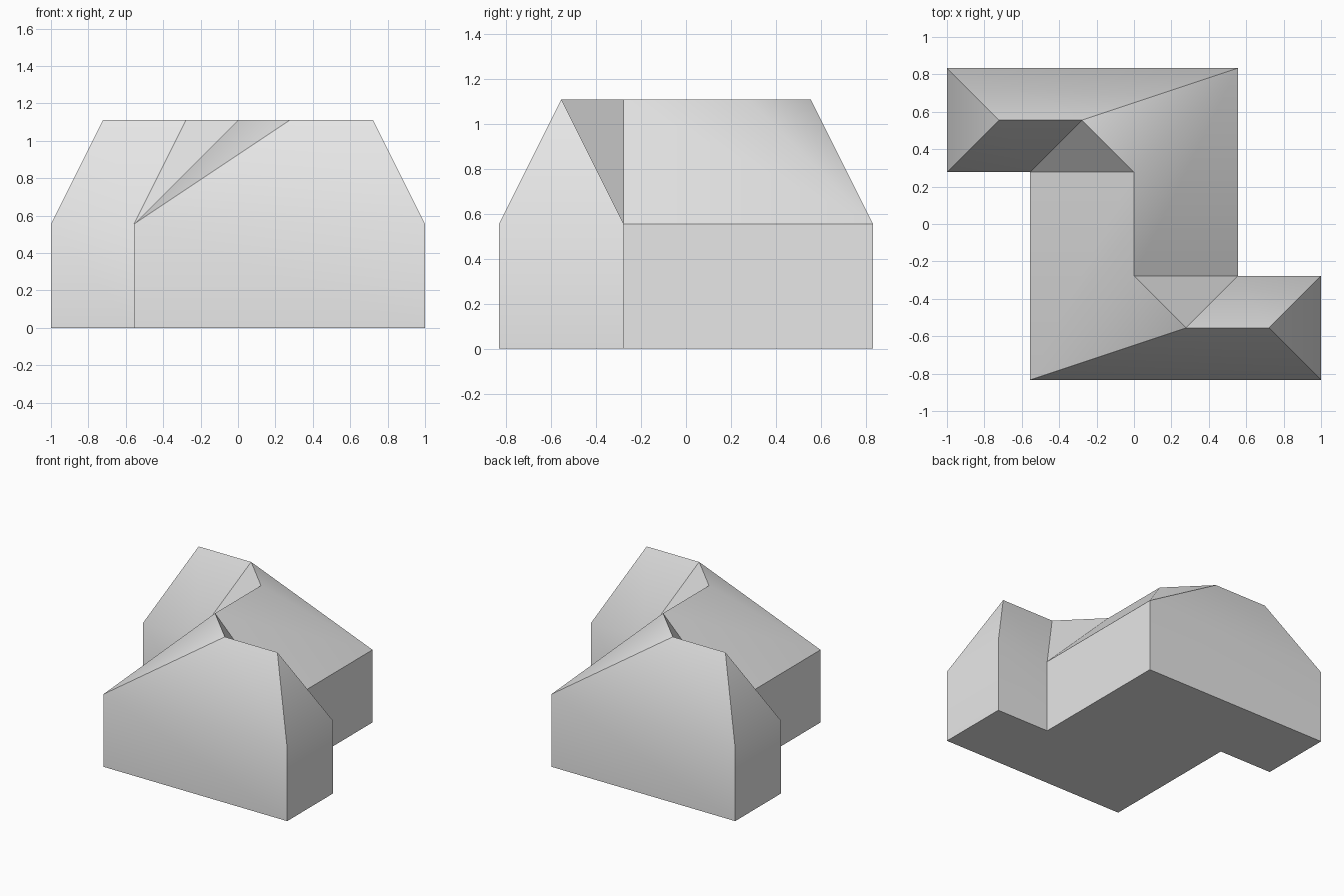
import bpy
import bmesh
import math

cube = bpy.data.objects.get("Cube")
if cube:
    bpy.data.objects.remove(cube, do_unlink=True)

U = 1 / 3.6           # plan module
EAVE, RIDGE = 2 * U, 4 * U

grey = bpy.data.materials.new("light grey")
grey.use_nodes = True
colour = (0.8, 0.8, 0.8, 1)
grey.diffuse_color = colour
grey.node_tree.nodes["Principled BSDF"].inputs["Base Color"].default_value = colour

# Half of the Z-shaped outline and ridge, in modules; the rest is a half turn
half_outline = [(-3.6, 3), (2, 3), (2, -1), (3.6, -1)]
half_ridge = [(-2.6, 2), (-1, 2), (0, 1)]


def half_turn(points):
    return points + [(-x, -y) for x, y in points]


bm = bmesh.new()


def ring(points, z):
    return [bm.verts.new((x * U, y * U, z)) for x, y in half_turn(points)]


base = ring(half_outline, 0)
eave = ring(half_outline, EAVE)
ridge = ring(half_ridge, RIDGE)

# Floor and walls
bm.faces.new(base)
for i in range(len(base)):
    j = (i + 1) % len(base)
    bm.faces.new((base[i], base[j], eave[j], eave[i]))

# Hipped roof: each half has the same faces
for turn in range(2):
    e = eave[4 * turn:] + eave[:4 * turn]
    a, b, c, a2, b2, c2 = ridge[3 * turn:] + ridge[:3 * turn]
    for face in (
        (e[0], e[1], b, a),      # long wing slope
        (e[1], c, b),            # outer corner slope
        (e[1], e[2], c2, c),     # middle slope
        (e[2], b2, c2),          # inner corner slope
        (e[2], e[3], a2, b2),    # short wing slope
        (e[3], e[4], a2),        # hip end
    ):
        bm.faces.new(face)

bmesh.ops.recalc_face_normals(bm, faces=bm.faces)
mesh = bpy.data.meshes.new("hipped_block")
bm.to_mesh(mesh)
bm.free()
mesh.materials.append(grey)

block = bpy.data.objects.new("hipped_block", mesh)
bpy.context.collection.objects.link(block)

# Soften only the shallow eave folds
bpy.ops.object.select_all(action="DESELECT")
block.select_set(True)
bpy.context.view_layer.objects.active = block
bpy.ops.object.shade_smooth_by_angle(angle=math.radians(30))
